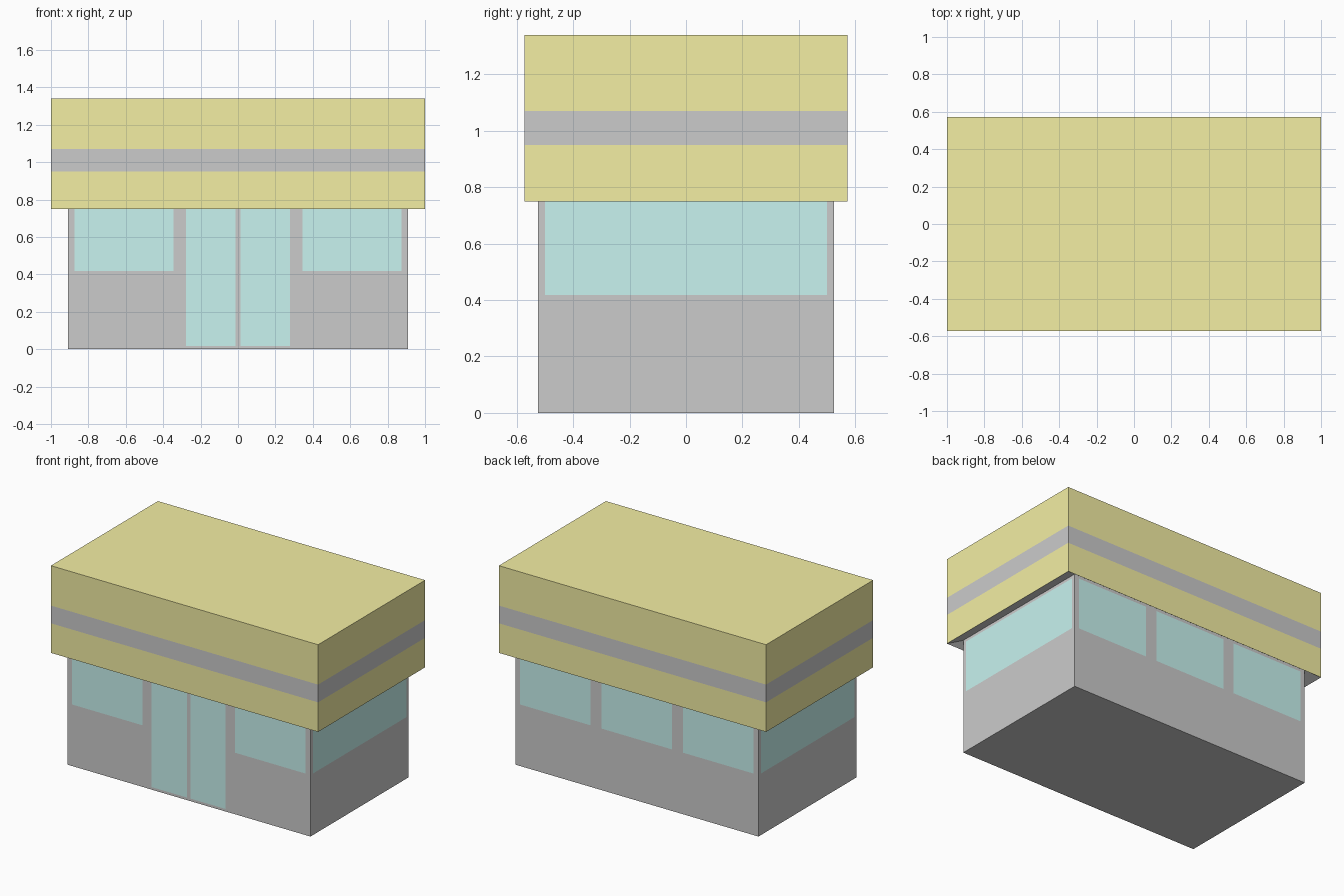
import bpy, bmesh

if "Cube" in bpy.data.objects:
    bpy.data.objects.remove(bpy.data.objects["Cube"])


def material(name, rgb):
    m = bpy.data.materials.new(name)
    m.diffuse_color = (*rgb, 1)
    m.use_nodes = True
    m.node_tree.nodes["Principled BSDF"].inputs["Base Color"].default_value = m.diffuse_color
    return m


YELLOW = material("yellow_cladding", (0.90, 0.86, 0.37))
GLASS = material("teal_glass", (0.58, 0.90, 0.87))
FRAME = material("dark_grey", (0.57, 0.56, 0.56))
GREY = material("light_grey", (0.8, 0.8, 0.8))


def finish(name, bm, mats):
    mesh = bpy.data.meshes.new(name)
    bm.to_mesh(mesh)
    bm.free()
    for m in mats:
        mesh.materials.append(m)
    obj = bpy.data.objects.new(name, mesh)
    bpy.context.collection.objects.link(obj)
    return obj


def stacked_box(name, rings, bands, mats):
    """Skin rectangular rings (half x, half y, z); bands holds one material index per step."""
    bm = bmesh.new()
    loops = [[bm.verts.new((sx * hx, sy * hy, z))
              for sx, sy in ((-1, -1), (1, -1), (1, 1), (-1, 1))] for hx, hy, z in rings]
    for low, high, idx in zip(loops, loops[1:], bands):
        for i in range(4):
            j = (i + 1) % 4
            bm.faces.new((low[i], low[j], high[j], high[i])).material_index = idx
    bm.faces.new(loops[0][::-1]).material_index = bands[0]
    bm.faces.new(loops[-1]).material_index = bands[-1]
    bmesh.ops.recalc_face_normals(bm, faces=bm.faces)
    return finish(name, bm, mats)


WX, WY = 0.91, 0.525          # wall half sizes
SILL, HEAD, TOP = 0.40, 0.765, 0.785


def panel(name, side, u0, u1, z0, z1, mat, lift=0.001):
    """Flat pane lying just outside one wall."""
    place = {"front": lambda u, z: (u, -WY - lift, z),
             "back": lambda u, z: (-u, WY + lift, z),
             "right": lambda u, z: (WX + lift, u, z),
             "left": lambda u, z: (-WX - lift, -u, z)}[side]
    bm = bmesh.new()
    bm.faces.new([bm.verts.new(place(u, z))
                  for u, z in ((u0, z0), (u1, z0), (u1, z1), (u0, z1))])
    return finish(f"{side}_{name}", bm, [mat])


# walls: grey base, dark window band, grey header
stacked_box("walls", [(WX, WY, 0), (WX, WY, SILL), (WX, WY, HEAD), (WX, WY, TOP)],
            [0, 1, 0], [GREY, FRAME])

# roof: sloping soffit, yellow fascia with grey stripe
stacked_box("roof", [(WX, WY, TOP), (1, 0.572, 0.75), (1, 0.572, 0.95),
                     (1, 0.572, 1.07), (1, 0.572, 1.34)],
            [1, 0, 2, 0], [YELLOW, FRAME, GREY])

# windows on all sides
for side, spans in {"front": [(-0.875, -0.345), (0.345, 0.875)],
                    "back": [(-0.875, -0.345), (-0.265, 0.265), (0.345, 0.875)],
                    "right": [(-0.5, 0.5)], "left": [(-0.5, 0.5)]}.items():
    for u0, u1 in spans:
        panel("window", side, u0, u1, 0.417, HEAD, GLASS)

# double door: frame and two glass leaves
panel("door_frame", "front", -0.303, 0.303, 0, HEAD, FRAME)
for u0, u1 in ((-0.277, -0.013), (0.013, 0.277)):
    panel("door_leaf", "front", u0, u1, 0.018, HEAD, GLASS, 0.002)
